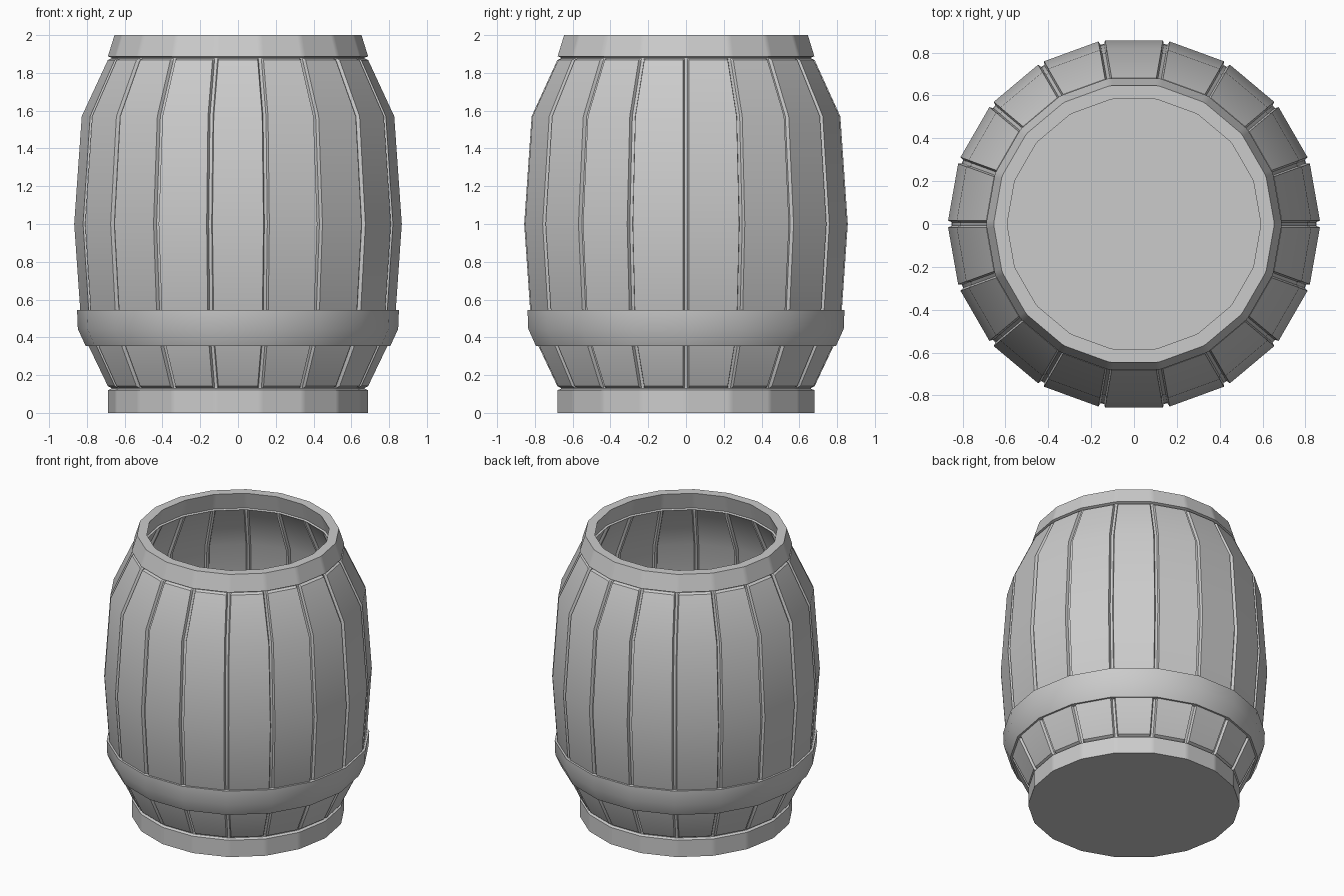
import bpy, bmesh
from math import cos, sin, pi
from mathutils import Vector

if "Cube" in bpy.data.objects:
    bpy.data.objects.remove(bpy.data.objects["Cube"])

SIDES = 18


def corner(i, r, z):
    a = 2 * pi * i / SIDES
    return Vector((r * cos(a), r * sin(a), z))


def grooved_ring(bm, r, z, depth):
    """Ring of 18 flat staves with a small groove of given depth at each corner."""
    pts = []
    for i in range(SIDES):
        c, prev, nxt = (corner(j, r, z) for j in (i, i - 1, i + 1))
        inward = Vector((-c.x, -c.y, 0)).normalized() * depth
        u, v = (prev - c).normalized(), (nxt - c).normalized()
        pts += [c + u * 0.016, c + u * 0.008 + inward, c + v * 0.008 + inward, c + v * 0.016]
    return [bm.verts.new(p) for p in pts]


def plain_ring(bm, r, z):
    return [bm.verts.new(corner(i, r, z)) for i in range(SIDES)]


def bridge(bm, a, b):
    n = len(a)
    for i in range(n):
        bm.faces.new((a[i], a[(i + 1) % n], b[(i + 1) % n], b[i]))


def finish(bm, name):
    bmesh.ops.recalc_face_normals(bm, faces=bm.faces[:])
    me = bpy.data.meshes.new(name)
    bm.to_mesh(me)
    bm.free()
    ob = bpy.data.objects.new(name, me)
    bpy.context.collection.objects.link(ob)
    bpy.ops.object.select_all(action='DESELECT')
    ob.select_set(True)
    bpy.context.view_layer.objects.active = ob
    bpy.ops.object.shade_smooth_by_angle(angle=pi / 6)
    return ob


# Barrel body: bottom rim, bulging staves, top rim, then the inside wall and floor
D = 0.02
outside = [(0.69, 0, 0), (0.69, 0.12, 0), (0.672, 0.128, 0), (0.672, 0.132, 0),
           (0.692, 0.142, D), (0.83, 0.43, D), (0.87, 1.0, D), (0.83, 1.57, D),
           (0.692, 1.868, D), (0.672, 1.877, 0), (0.672, 1.881, 0),
           (0.69, 1.888, 0), (0.655, 2.0, 0)]
inside = [(0.592, 2.0, 0), (0.625, 1.88, 0), (0.612, 1.875, 0), (0.632, 1.855, D),
          (0.77, 1.555, D), (0.81, 1.0, D), (0.77, 0.445, D), (0.632, 0.155, D),
          (0.612, 0.135, 0), (0.63, 0.06, 0)]
bm = bmesh.new()
rings = [grooved_ring(bm, *p) for p in outside + inside]
for a, b in zip(rings, rings[1:]):
    bridge(bm, a, b)
bm.faces.new(rings[0])
bm.faces.new(rings[-1])
finish(bm, "barrel_body")

# Lower hoop wrapped round the staves
bm = bmesh.new()
hoop = [(0.807, 0.355), (0.848, 0.445), (0.852, 0.545), (0.825, 0.545),
        (0.815, 0.445), (0.775, 0.355)]
rings = [plain_ring(bm, *p) for p in hoop]
for a, b in zip(rings, rings[1:] + rings[:1]):
    bridge(bm, a, b)
finish(bm, "lower_hoop")
